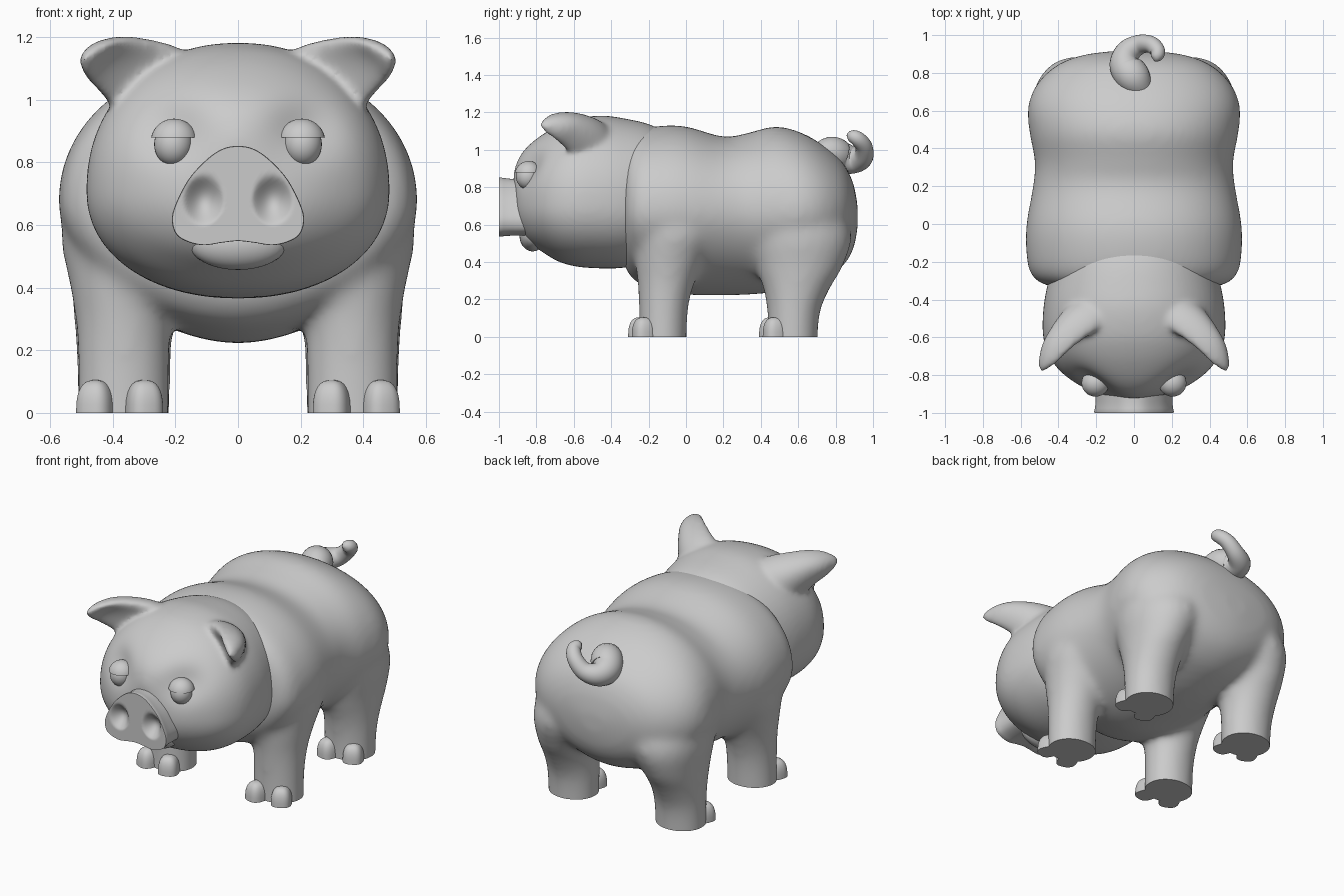
import bpy, bmesh, math
from mathutils import Vector, Matrix

if "Cube" in bpy.data.objects:
    bpy.data.objects.remove(bpy.data.objects["Cube"])


def spline(pts, n, closed=False):
    """Catmull-Rom through tuples of any length."""
    k, out = len(pts), []
    get = (lambda i: pts[i % k]) if closed else (lambda i: pts[max(0, min(k - 1, i))])
    for i in range(k if closed else k - 1):
        for j in range(n):
            t = j / n
            out.append(tuple(
                0.5 * (2*b + (c-a)*t + (2*a-5*b+4*c-d)*t*t + (3*b-a-3*c+d)*t**3)
                for a, b, c, d in zip(get(i-1), get(i), get(i+1), get(i+2))))
    return out if closed else out + [pts[-1]]


def loft(bm, rings):
    rows = [[bm.verts.new(p) for p in r] for r in rings]
    n = len(rows[0])
    for a, b in zip(rows, rows[1:]):
        for i in range(n):
            bm.faces.new((a[i], a[(i+1) % n], b[(i+1) % n], b[i]))
    bm.faces.new(rows[0])
    bm.faces.new(rows[-1])


def angles(n):
    return [2 * math.pi * i / n for i in range(n)]


def power_of(v, p):
    return math.copysign(abs(v) ** p, v)


def cut_below(bm, z):
    bmesh.ops.bisect_plane(bm, geom=bm.verts[:] + bm.edges[:] + bm.faces[:],
                           plane_co=(0, 0, z), plane_no=(0, 0, 1), clear_inner=True)
    bmesh.ops.holes_fill(bm, edges=[e for e in bm.edges if e.is_boundary], sides=0)


def smooth(me):
    me.shade_smooth()
    me.set_sharp_from_angle(angle=math.radians(45))


def finish(bm, name):
    bmesh.ops.recalc_face_normals(bm, faces=bm.faces[:])
    me = bpy.data.meshes.new(name)
    bm.to_mesh(me)
    bm.free()
    smooth(me)
    ob = bpy.data.objects.new(name, me)
    bpy.context.collection.objects.link(ob)
    return ob


def fuse(ob, voxel, steps, floor=None):
    """Melt overlapping volumes into one soft skin."""
    m = ob.modifiers.new("fuse", 'REMESH')
    m.mode, m.voxel_size = 'VOXEL', voxel
    s = ob.modifiers.new("soften", 'SMOOTH')
    s.factor, s.iterations = 0.5, steps
    dg = bpy.context.evaluated_depsgraph_get()
    me = bpy.data.meshes.new_from_object(ob.evaluated_get(dg))
    ob.modifiers.clear()
    if floor is not None:
        bm = bmesh.new()
        bm.from_mesh(me)
        cut_below(bm, floor)
        bm.to_mesh(me)
        bm.free()
    smooth(me)
    ob.data = me


def trunk(bm, stations, zc, upper, lower):
    """Loft along y from (y, half width, top, bottom) stations."""
    rings = []
    for y, w, top, bot in spline(stations, 5):
        mid = min(max(zc, bot + 0.02), top - 0.02)
        ring = []
        for a in angles(64):
            p = 2 / (upper if math.sin(a) > 0 else lower)
            c, s = power_of(math.cos(a), p), power_of(math.sin(a), p)
            ring.append((w * c, y, mid + s * (top - mid if s > 0 else mid - bot)))
        rings.append(ring)
    loft(bm, rings)


def ball(name, loc, radii, cut=None, turn=0, block=1):
    bm = bmesh.new()
    bmesh.ops.create_uvsphere(bm, u_segments=32, v_segments=20, radius=1)
    for v in bm.verts:
        v.co = [power_of(c, block) for c in v.co]
    bmesh.ops.transform(bm, verts=bm.verts[:], matrix=Matrix.Translation(loc)
                        @ Matrix.Rotation(turn, 4, 'Z') @ Matrix.Diagonal((*radii, 1)))
    if cut is not None:
        cut_below(bm, cut)
    return finish(bm, name)


# Body with four legs
bm = bmesh.new()
trunk(bm, [(-.335, .38, 1.0, .43), (-.32, .48, 1.06, .36), (-.26, .55, 1.105, .29),
           (-.14, .572, 1.128, .25), (0, .57, 1.125, .225), (.2, .535, 1.07, .222),
           (.33, .525, 1.09, .225), (.48, .553, 1.125, .24), (.62, .562, 1.09, .27),
           (.74, .515, 1.02, .31), (.84, .41, .93, .38), (.895, .27, .82, .47),
           (.918, .09, .7, .58)], .67, 2.1, 1.8)
front = [(-.08, .365, -.125, .147, .127), (.15, .365, -.12, .147, .132),
         (.3, .365, -.105, .155, .155), (.42, .36, -.085, .18, .19),
         (.58, .335, -.05, .23, .24), (.78, .29, -.06, .22, .2)]
rear = [(-.08, .365, .57, .147, .132), (.12, .365, .575, .15, .14), (.25, .365, .59, .155, .175),
        (.38, .355, .605, .175, .235), (.55, .315, .6, .23, .285), (.75, .27, .58, .23, .22)]
for side in (1, -1):
    for leg in (front, rear):
        loft(bm, [[(side * (x + rx * math.cos(a)), y + ry * math.sin(a), z) for a in angles(40)]
                  for z, x, y, rx, ry in spline(leg, 5)])
body = finish(bm, "body")
fuse(body, .018, 24, 0)

# Head with cupped, forward drooping ears
bm = bmesh.new()
trunk(bm, [(-.1, .36, 1.09, .45), (-.2, .42, 1.138, .4), (-.33, .46, 1.168, .37),
           (-.45, .48, 1.183, .366), (-.58, .483, 1.168, .375), (-.68, .458, 1.132, .402),
           (-.77, .4, 1.08, .455), (-.845, .305, 1.02, .51), (-.895, .2, .955, .58),
           (-.922, .07, .88, .68)], .71, 2.15, 2.15)
ear = [(.22, -.44, .98, .16, .1, 0), (.29, -.53, 1.06, .15, .085, .05),
       (.365, -.6, 1.11, .122, .065, .05), (.425, -.67, 1.137, .095, .05, .04),
       (.462, -.735, 1.147, .062, .035, .02), (.488, -.775, 1.145, .02, .015, 0)]
wide = Vector((-.65, .2, .73)).normalized()
back = Vector((.54, .67, .3)).normalized()
for side in (1, -1):
    rings = []
    for x, y, z, w, th, cup in spline(ear, 6):
        ring = []
        for a in angles(32):
            p = Vector((x, y, z)) + wide * (w * math.cos(a)) \
                + back * (th * math.sin(a) + cup * (math.sin(a) ** 2 - .5))
            ring.append((side * p.x, p.y, p.z))
        rings.append(ring)
    loft(bm, rings)
head = finish(bm, "head_and_ears")
fuse(head, .012, 18)
# Eye sockets pressed into the face
for v in head.data.vertices:
    if v.co.y < -.6:
        r2 = ((abs(v.co.x) - .22) / .11) ** 2 + ((v.co.z - .91) / .1) ** 2
        v.co.y += .045 * math.exp(-r2)

# Snout with two soft nostrils
half = [(0, .855), (.07, .835), (.15, .76), (.2, .67), (.213, .61), (.19, .56),
        (.12, .535), (.05, .543), (0, .548)]
outline = spline(half + [(-x, z) for x, z in half[-2:0:-1]], 6, True)
steps = [(-.8, .95), (-.89, .95), (-.94, .95), (-.975, .97), (-.993, .99), (-1, .98)]
steps += [(-1, .98 * (1 - i / 25)) for i in range(1, 25)]
rings = []
for y, s in steps:
    ring = []
    for x, z in outline:
        px, pz = x * s, .66 + (z - .66) * s
        d = 0
        if y == -1:
            r2 = ((abs(px) - .11) / .058) ** 2 + ((pz - .68) / .072) ** 2
            d = .05 * max(0, 1 - r2 / 1.3) ** 1.5
        ring.append((px, y + d, pz))
    rings.append(ring)
bm = bmesh.new()
loft(bm, rings)
finish(bm, "snout")

# Lower lip
ball("lower_lip", (0, -.82, .54), (.155, .07, .083))

# Eyes and heavy eyelids
for side, tag in ((1, "right"), (-1, "left")):
    ball("eye_" + tag, (side * .207, -.847, .858), (.061, .062, .069))
    ball("eyelid_" + tag, (side * .204, -.842, .866), (.075, .073, .074), .88)

# Two blocky toes on each foot
for side in (1, -1):
    for name, y in (("front", -.235), ("rear", .465)):
        for x, dy, turn in ((.3, -.01, -.3), (.455, .01, .4)):
            ball(name + "_toe", (side * x, y + dy, 0), (.058, .062, .105), 0, side * turn, .75)

# Curled tail, a tapering tube swept along a spiral
path = spline([(.06, .68, .95, .05), (.0, .77, .98, .09), (-.045, .84, .955, .085),
               (-.03, .91, .945, .068), (.03, .95, .965, .052), (.09, .95, 1.02, .045),
               (.125, .915, 1.06, .04), (.118, .88, 1.075, .03), (.11, .862, 1.078, .006)], 6)
pts = [Vector(p[:3]) for p in path]
rings, u, last = [], Vector((0, 0, 1)), len(pts) - 1
for i, p in enumerate(pts):
    t = (pts[min(i + 1, last)] - pts[max(i - 1, 0)]).normalized()
    u = (u - t * u.dot(t)).normalized()
    v = t.cross(u)
    rings.append([p + (u * math.cos(a) + v * math.sin(a)) * path[i][3] for a in angles(24)])
bm = bmesh.new()
loft(bm, rings)
finish(bm, "tail")
